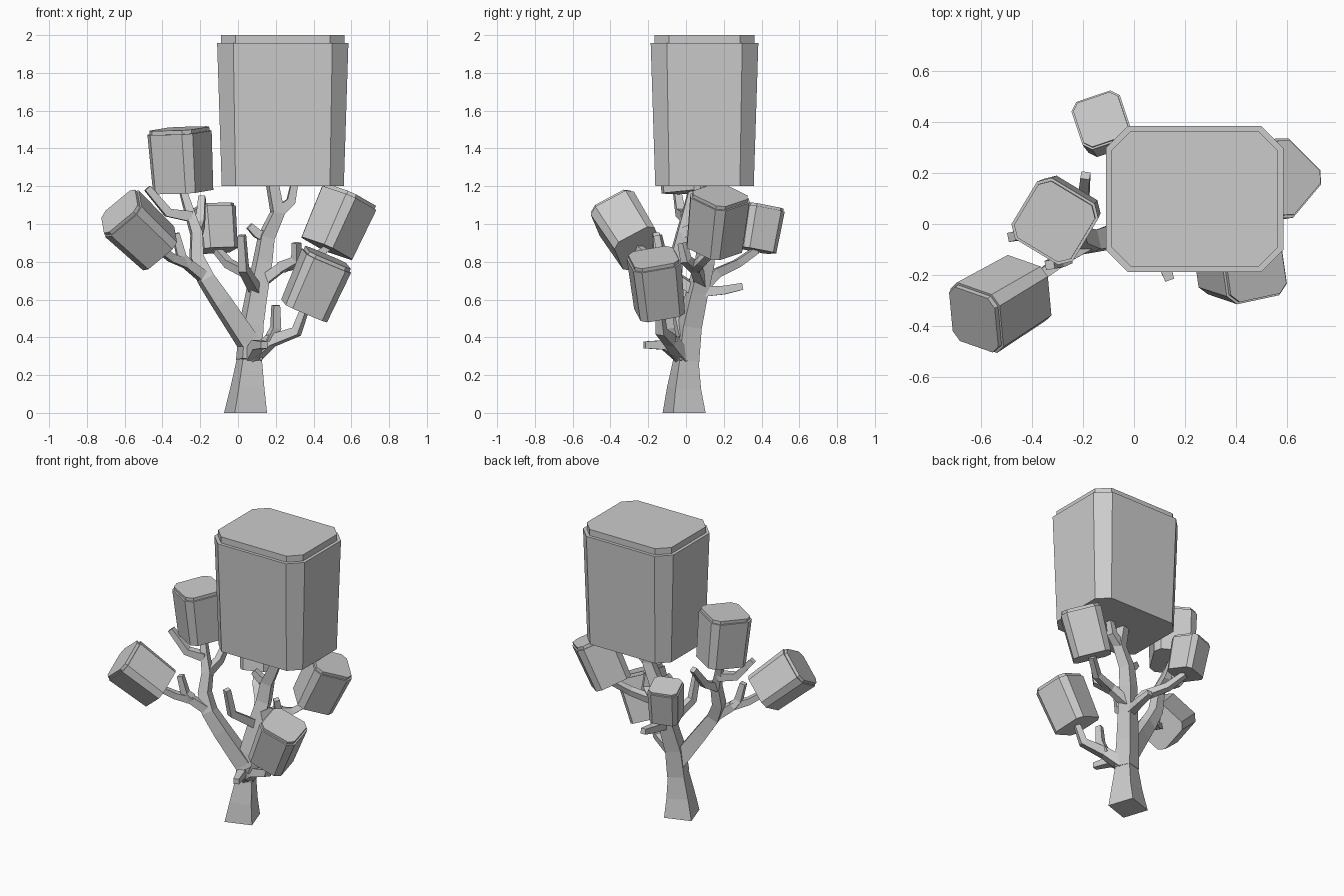
import bpy
import bmesh
from mathutils import Vector

if "Cube" in bpy.data.objects:
    bpy.data.objects.remove(bpy.data.objects["Cube"], do_unlink=True)

grey = bpy.data.materials.new("plain_grey")
grey.use_nodes = True
colour = (.6, .6, .6, 1)
grey.diffuse_color = colour
grey.node_tree.nodes["Principled BSDF"].inputs["Base Color"].default_value = colour

up = Vector((0, 0, 1))
trunk_heading = Vector((3, 1, 0))


def loft(name, rings):
    """Skin a list of equal-length rings and close both ends."""
    bm = bmesh.new()
    loops = [[bm.verts.new(point) for point in ring] for ring in rings]
    for low, high in zip(loops, loops[1:]):
        for i in range(len(low)):
            bm.faces.new((low[i - 1], low[i], high[i], high[i - 1]))
    bm.faces.new(loops[0])
    bm.faces.new(loops[-1])
    bmesh.ops.recalc_face_normals(bm, faces=bm.faces)
    mesh = bpy.data.meshes.new(name)
    bm.to_mesh(mesh)
    bm.free()
    mesh.materials.append(grey)
    obj = bpy.data.objects.new(name, mesh)
    bpy.context.collection.objects.link(obj)


def frame(axis, heading):
    """Two directions square to the axis, the first one nearest the heading."""
    axis = axis.normalized()
    side = (heading - axis * heading.dot(axis)).normalized()
    return side, axis.cross(side)


def limb(name, *path, thick=.028, tip=.018):
    """Four-sided limb along a path, tapering evenly; returns its points."""
    points = [Vector(p) for p in path]
    last = len(points) - 1
    steep = (points[1] - points[0]).normalized().z > .7
    heading = trunk_heading if steep else up
    rings = []
    for i, point in enumerate(points):
        axis = points[min(i + 1, last)] - points[max(i - 1, 0)]
        side, across = frame(axis if point.z else up, heading)
        heading = side
        half = thick + (tip - thick) * i / last
        side, across = side * half, across * half
        rings.append([point - side - across, point + side - across,
                      point + side + across, point - side + across])
    loft(name, rings)
    return points


def crown(name, bottom, lean, heading, width, depth, height):
    """Flared block with cut corners and a stepped lid."""
    axis = Vector(lean).normalized()
    side, across = frame(axis, Vector(heading))
    cut = min(width, depth) * .15
    rim = cut / 2
    step = rim / 2

    def ring(level, inset):
        w, d = width / 2 - inset, depth / 2 - inset
        c = cut - inset / 2
        corners = []
        for sx, sy in ((1, 1), (-1, 1), (-1, -1), (1, -1)):
            pair = [(sx * w, sy * (d - c)), (sx * (w - c), sy * d)]
            corners += pair if sx == sy else pair[::-1]
        return [bottom + axis * level + side * a + across * b for a, b in corners]

    loft(name, [ring(0, width * .035), ring(height - rim, 0),
                ring(height - rim, step), ring(height, step)])


def small_crown(name, branch, lean, heading, size):
    """Square crown sitting on the tip of its branch."""
    crown(name, branch[-1], lean, heading, size, size, size * 1.2)


# Trunk and the two main limbs
trunk = limb("trunk", (.04, -.01, 0), (.05, -.01, .13), (.06, 0, .28),
             thick=.09, tip=.053)
stem = limb("main_stem", trunk[-1], (.07, .02, .46), (.1, .06, .64),
            (.13, .1, .8), (.15, .11, .93), (.21, .11, 1.06), (.18, .11, 1.22),
            thick=.056, tip=.027)
right = limb("right_limb", (.05, 0, .38), (-.09, -.05, .59), (-.17, -.07, .71),
             (-.22, -.05, .82), (-.22, -.02, .95), (-.25, 0, 1.04),
             (-.29, .03, 1.17), thick=.05)

# Branches that carry crowns
limb("crown_fork", stem[5], (.28, .12, 1.12), (.3, .12, 1.22))
far_right = limb("far_right_branch", right[2], (-.27, -.13, .79),
                 (-.35, -.19, .82), (-.42, -.25, .87))
upper_left = limb("upper_left_branch", (.12, .08, .69), (.23, .05, .77),
                  (.37, .08, .8), (.47, .15, .87))
front_left = limb("front_left_branch", trunk[-1], (.17, -.08, .38),
                  (.31, -.13, .43), (.35, -.14, .54), thick=.036)
back = limb("back_branch", stem[2], (.05, .16, .74), (-.05, .27, .79),
            (-.11, .37, .86))

# Foliage blocks
crown("main_crown", Vector((.237, .098, 1.2)), up, (1, 0, 0), .695, .57, .8)
small_crown("upper_right_crown", right, (-.1, -.1, 1.6), (5, -3, 0), .28)
small_crown("far_right_crown", far_right, (-2, -1.2, 1.9), (3, -1, 2.4), .26)
small_crown("upper_left_crown", upper_left, (4, 1, 9), (1, 1, 0), .26)
small_crown("front_left_crown", front_left, (4, -1, 9), (7, 1, 0), .26)
small_crown("back_crown", back, (-.1, .2, 1.2), (3, 1, 0), .2)

# Bare twigs
limb("trunk_twig", trunk[-1], (.1, -.11, .36), (.14, -.22, .36), thick=.036)
limb("front_left_twig", front_left[1], (.2, -.09, .45), (.2, -.1, .57))
limb("centre_twig", stem[2], (.03, -.11, .76), (.02, -.15, .94))
limb("back_twig", stem[2], (.12, .2, .65), (.12, .3, .67))
limb("upper_left_twig", upper_left[1], (.31, 0, .81), (.31, -.02, .9))
limb("stem_twig", stem[4], (.1, .1, .95), (.06, .09, .99))
limb("far_right_twig", far_right[1], (-.3, -.15, .83), (-.33, -.16, .95))
limb("upper_right_twig", right[5], (-.37, -.03, 1.06), (-.48, -.05, 1.19))
limb("inner_twig", right[4], (-.2, .08, 1), (-.19, .19, 1.14))
